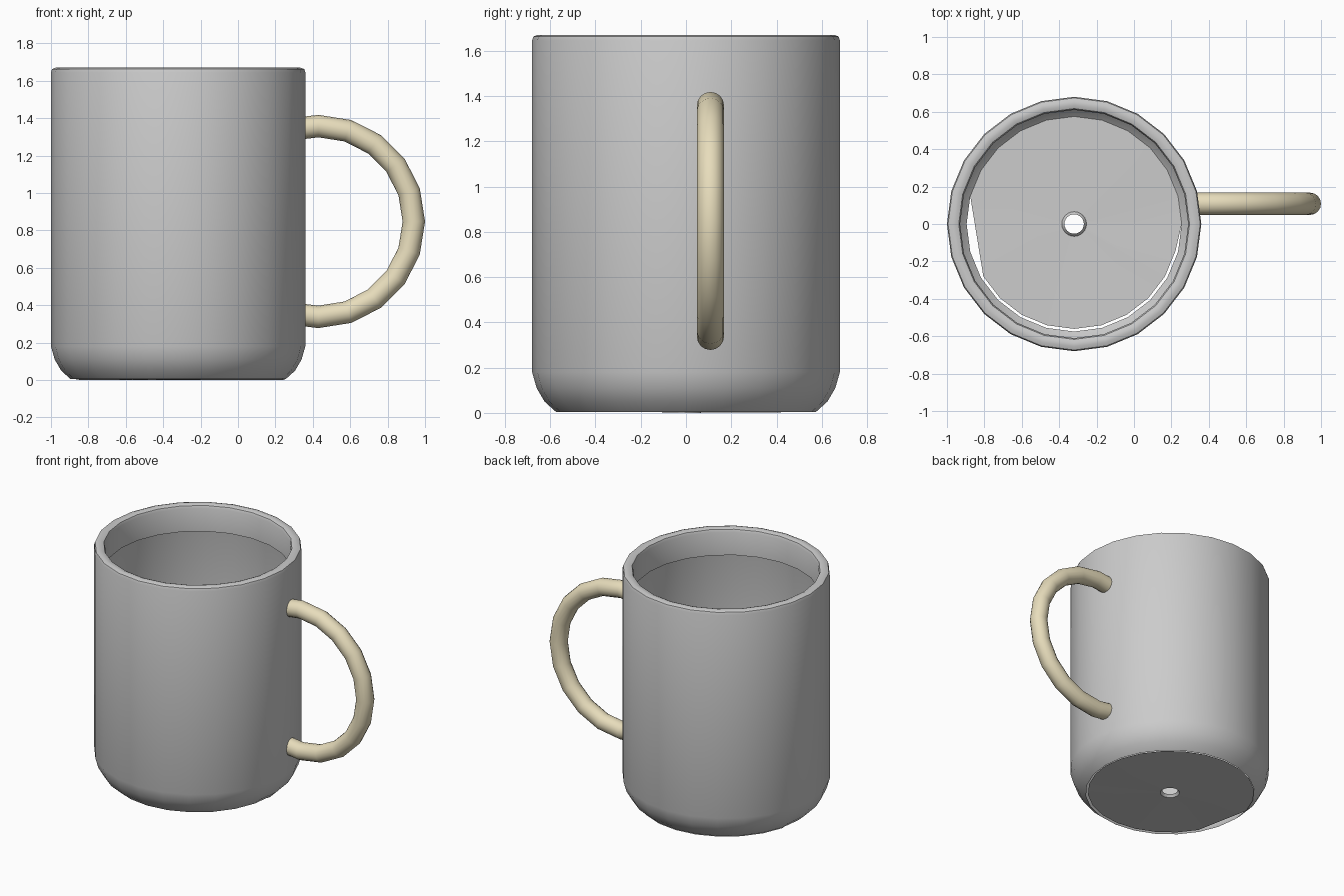
import bpy, bmesh, math

if "Cube" in bpy.data.objects:
    bpy.data.objects.remove(bpy.data.objects["Cube"])

N = 24                 # sides of the mug
CX = -0.32             # mug axis


def finish(name, bm, loc, color=None, angle=40):
    bmesh.ops.recalc_face_normals(bm, faces=bm.faces)
    me = bpy.data.meshes.new(name)
    bm.to_mesh(me)
    bm.free()
    ob = bpy.data.objects.new(name, me)
    ob.location = loc
    bpy.context.collection.objects.link(ob)
    if color:
        mat = bpy.data.materials.new(name + "_paint")
        mat.diffuse_color = color
        mat.use_nodes = True
        mat.node_tree.nodes["Principled BSDF"].inputs["Base Color"].default_value = mat.diffuse_color
        me.materials.append(mat)
    bpy.ops.object.select_all(action='DESELECT')
    ob.select_set(True)
    bpy.context.view_layer.objects.active = ob
    bpy.ops.object.shade_smooth_by_angle(angle=math.radians(angle))
    return ob


def bridge(bm, a, b):
    n = len(a)
    for i in range(n):
        bm.faces.new((a[i], a[(i + 1) % n], b[(i + 1) % n], b[i]))


def ring(bm, r, z):
    return [bm.verts.new((r * math.cos(math.tau * i / N), r * math.sin(math.tau * i / N), z))
            for i in range(N)]


# Mug wall: rounded foot, straight side, rounded rim and short inner lip
profile = [(0.575, 0.005), (0.625, 0.05), (0.66, 0.11), (0.68, 0.18),
           (0.68, 1.645), (0.674, 1.663), (0.655, 1.67), (0.635, 1.67),
           (0.617, 1.663), (0.61, 1.645), (0.61, 1.48)]
bm = bmesh.new()
rings = [ring(bm, r, z) for r, z in profile]
for a, b in zip(rings, rings[1:]):
    bridge(bm, a, b)
finish("mug_wall", bm, (CX, 0, 0))

# Floor: slightly lifted and loose along the front, small raised hole in the middle
bm = bmesh.new()
outer = ring(bm, 0.575, 0.0)
for i in range(13, N):
    v = outer[i]
    v.co.x *= 0.975
    v.co.y *= 0.975
    v.co.z = 0.012
# missing corner on the left: flatten two points onto the chord
p, q = outer[11].co.copy(), outer[14].co.copy()
outer[12].co = p.lerp(q, 1 / 3)
outer[13].co = p.lerp(q, 2 / 3)
hole = [ring(bm, 0.066, 0.002), ring(bm, 0.06, 0.012), ring(bm, 0.052, 0.02)]
for a, b in zip([outer] + hole, hole):
    bridge(bm, a, b)
finish("mug_floor", bm, (CX, 0, 0))

# Handle: round tube swept on an arc in 18 degree steps, ends sunk into the wall
bm = bmesh.new()
R, T, S = 0.51, 0.06, 16
path = [math.radians(-104)] + [math.radians(18 * k) for k in range(-5, 6)] + [math.radians(104)]
loops = []
for t in path:
    loop = []
    for j in range(S):
        u = math.tau * j / S
        d = R + T * math.cos(u)
        loop.append(bm.verts.new((d * math.cos(t), T * math.sin(u), d * math.sin(t))))
    loops.append(loop)
for a, b in zip(loops, loops[1:]):
    bridge(bm, a, b)
bm.faces.new(loops[0])
bm.faces.new(loops[-1])
finish("handle", bm, (0.43, 0.108, 0.848), (0.8, 0.72, 0.5, 1))
